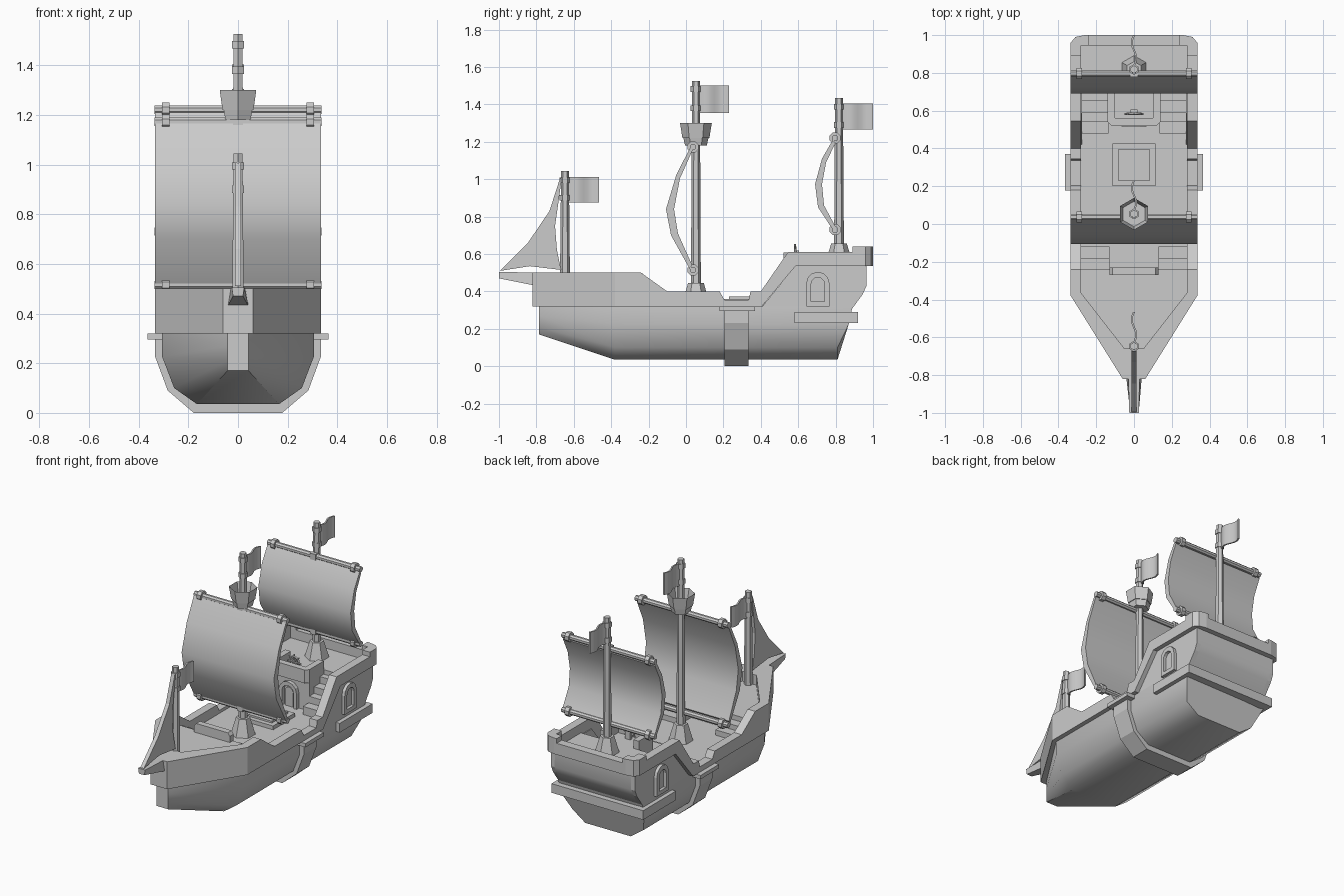
import bpy, bmesh
from math import pi, sin, cos

if "Cube" in bpy.data.objects:
    bpy.data.objects.remove(bpy.data.objects["Cube"])


def make(name, bm, mirror=False, smooth=False):
    bmesh.ops.recalc_face_normals(bm, faces=bm.faces)
    me = bpy.data.meshes.new(name)
    bm.to_mesh(me)
    bm.free()
    ob = bpy.data.objects.new(name, me)
    bpy.context.collection.objects.link(ob)
    if mirror:
        ob.modifiers.new("mirror", 'MIRROR')
    if smooth:
        bpy.context.view_layer.objects.active = ob
        bpy.ops.object.select_all(action='DESELECT')
        ob.select_set(True)
        bpy.ops.object.shade_smooth_by_angle(angle=0.7)
    return ob


def prism(name, pts, axis, a, b, mirror=False, smooth=False):
    """Extrude a 2D outline along an axis from a to b (x: yz outline, y: xz, z: xy)."""
    place = {'x': lambda p, t: (t, p[0], p[1]),
             'y': lambda p, t: (p[0], t, p[1]),
             'z': lambda p, t: (p[0], p[1], t)}[axis]
    bm = bmesh.new()
    lo = [bm.verts.new(place(p, a)) for p in pts]
    hi = [bm.verts.new(place(p, b)) for p in pts]
    bm.faces.new(lo)
    bm.faces.new(hi)
    n = len(pts)
    for i in range(n):
        j = (i + 1) % n
        bm.faces.new((lo[i], lo[j], hi[j], hi[i]))
    return make(name, bm, mirror, smooth)


def box(name, x0, x1, y0, y1, z0, z1, mirror=False):
    return prism(name, [(x0, y0), (x1, y0), (x1, y1), (x0, y1)], 'z', z0, z1, mirror)


def loft(name, sections, smooth=False):
    bm = bmesh.new()
    rings = [[bm.verts.new(p) for p in s] for s in sections]
    n = len(rings[0])
    for r, s in zip(rings, rings[1:]):
        for i in range(n):
            j = (i + 1) % n
            bm.faces.new((r[i], r[j], s[j], s[i]))
    bm.faces.new(rings[0])
    bm.faces.new(rings[-1])
    return make(name, bm, smooth=smooth)


def cone(name, y, z0, z1, r0, r1, sides=6):
    bpy.ops.mesh.primitive_cone_add(vertices=sides, radius1=r0, radius2=r1,
                                    depth=z1 - z0, location=(0, y, (z0 + z1) / 2))
    bpy.context.object.name = name
    return bpy.context.object


def rod_x(name, x0, x1, y, z, r, mirror=False):
    pts = [(y + r * cos((i + .5) * pi / 4), z + r * sin((i + .5) * pi / 4)) for i in range(8)]
    return prism(name, pts, 'x', x0, x1, mirror)


def arch(c, half, z0, z1):
    return [(c + half, z0)] + [(c + half * cos(i * pi / 6), z1 - half + half * sin(i * pi / 6))
                               for i in range(7)] + [(c - half, z0)]


# lower hull
def full(pts):
    return pts + [(-x, y, z) for x, y, z in reversed(pts)]


loft("lower_hull", [
    full([(.042, -.785, .32), (.042, -.785, .27), (.042, -.785, .21), (.042, -.785, .17)]),
    full([(.305, -.38, .32), (.305, -.38, .225), (.257, -.38, .10), (.165, -.38, .035)]),
    full([(.305, .89, .32), (.305, .87, .225), (.257, .81, .10), (.165, .81, .035)])], smooth=True)

# hull band, step plates and stern ledge
prism("hull_band", [(.335, .32), (.335, .23), (.283, .09), (.178, 0),
                    (-.178, 0), (-.283, .09), (-.335, .23), (-.335, .32)], 'y', .205, .335)
box("step_plate", .29, .365, .178, .37, .295, .32, True)
box("stern_ledge", -.333, .333, .58, .92, .23, .29)

# bulwarks and rails
prism("side_bulwark", [(-.38, .32), (-.38, .5), (-.24, .5), (-.10, .4), (.18, .4), (.205, .355),
                       (.335, .355), (.345, .4), (.40, .4), (.545, .61), (.89, .61),
                       (.89, .535), (.585, .535), (.405, .32)], 'x', .28, .335, True)
prism("bow_bulwark", [(.335, -.38), (.06, -.82), (0, -.82), (0, -.66), (.05, -.66), (.28, -.365),
                      (.28, -.34), (.335, -.34)], 'z', .32, .5, True)
prism("stern_corner_rail", [(.335, .89), (.335, .96), (.31, .99), (.26, 1), (.24, 1), (.24, .945),
                            (.28, .945), (.28, .89)], 'z', .535, .64, True)
box("stern_rail", -.24, .24, .945, 1, .535, .61)

# decks
box("main_deck", -.29, .29, -.36, .72, .29, .335)
prism("fore_deck", [(-.285, -.24), (-.285, -.37), (-.06, -.67), (.06, -.67), (.285, -.37),
                    (.285, -.24)], 'z', .31, .435)
prism("fore_steps", [(-.25, .32), (-.25, .403), (-.18, .403), (-.18, .37), (-.12, .37),
                     (-.12, .32)], 'x', .13, .285, True)
prism("fore_panel", [(-.13, .42), (-.13, .475), (-.115, .495), (.115, .495), (.13, .475),
                     (.13, .42)], 'y', -.27, -.23)

# stern castle
prism("stern_side", [(.40, .31), (.585, .537), (.965, .54), (.965, .43), (.945, .385), (.89, .31)],
      'x', .275, .305, True)
prism("stern_core", [(.69, .31), (.69, .55), (.965, .55), (.965, .43), (.945, .385), (.89, .31)],
      'x', -.28, .28, smooth=True)
box("cabin", -.14, .14, .54, .70, .31, .55)
stairs = [(.70, .32), (.70, .55)]
for i, y in enumerate((.65, .59, .54, .48)):
    stairs += [(y, .55 - .044 * i - .03), (y, .55 - .044 * (i + 1) - .03)]
stairs[1] = (.70, .52)
prism("stern_stairs", stairs[:-1] + [(.48, .32)], 'x', .135, .285, True)
prism("balcony_rail", [(0, .52), (.12, .52), (.14, .54), (.14, .69), (.10, .69), (.10, .56),
                       (0, .56)], 'z', .52, .607, True)

# arched windows and cabin door
outer, inner = arch(.705, .062, .32, .505), arch(.705, .036, .345, .475)
prism("window_frame", outer + [(.669, .32)] + inner[::-1] + [(.741, .32)], 'x', .30, .325, True)
box("window_sill", .30, .325, .668, .742, .32, .345, True)
outer, inner = arch(0, .065, .33, .5), arch(0, .042, .33, .475)
prism("door_frame", outer + inner[::-1], 'y', .515, .545)
prism("door", arch(0, .03, .33, .46), 'y', .528, .545)

# deck hatch
box("hatch_base", -.115, .115, .2, .425, .32, .36)
box("hatch_lid", -.085, .085, .23, .395, .35, .372)

# steering wheel
bpy.ops.mesh.primitive_torus_add(major_segments=10, minor_segments=5, major_radius=.036,
                                 minor_radius=.007, location=(0, .583, .603),
                                 rotation=(pi / 2, 0, 0))
bpy.context.object.name = "wheel_rim"
for k in range(4):
    bpy.ops.mesh.primitive_cylinder_add(vertices=6, radius=.005, depth=.1, location=(0, .583, .603),
                                        rotation=(0, k * pi / 4, 0))
    bpy.context.object.name = "wheel_spoke"
box("wheel_post", -.018, .018, .588, .605, .54, .62)

# bowsprit and jib
loft("bowsprit", [[(-.025, -1, .505), (.025, -1, .505), (.02, -1, .47), (-.02, -1, .47)],
                  [(-.03, -.8, .5), (.03, -.8, .5), (.042, -.8, .43), (-.042, -.8, .43)]])
front = [(-.672, 1.01), (-.73, .83), (-.845, .66), (-.995, .51)]
back = [(-.665, 1.0), (-.70, .75), (-.69, .62), (-.668, .515)]
bm = bmesh.new()
rows = [[[bm.verts.new((s * w, y, z)) for y, z in edge] for edge in (front, back)]
        for s in (-1, 1) for w in (.013,)]
(lf, lb), (rf, rb) = rows
low = [bm.verts.new((s * .013, -.835, .535)) for s in (-1, 1)]
for f, b, v in ((lf, lb, low[0]), (rf, rb, low[1])):
    bm.faces.new(f[:3] + b[2::-1])
    bm.faces.new((f[2], f[3], v, b[3], b[2]))
for i in range(3):
    bm.faces.new((lf[i], lf[i + 1], rf[i + 1], rf[i]))
    bm.faces.new((lb[i], lb[i + 1], rb[i + 1], rb[i]))
bm.faces.new((lf[0], rf[0], rb[0], lb[0]))
bm.faces.new((lf[3], rf[3], low[1], low[0]))
bm.faces.new((low[0], low[1], rb[3], lb[3]))
make("jib_sail", bm)


# masts with bands and waving flags
def mast(label, y, z0, z1, foot, flag_end, fz0, fz1):
    cone(label + "_mast", y, z0, z1, .027, .021)
    if foot:
        cone(label + "_mast_foot", y, z0, foot, .075, .042)
    for z in (fz0 + .025, fz1 - .018):
        cone(label + "_flag_band", y, z - .015, z + .015, .028, .028)
    n = 8
    mid = [(.012 * sin(2 * pi * i / n), y + .02 + (flag_end - y - .02) * i / n) for i in range(n + 1)]
    pts = [(x - .005, v) for x, v in mid] + [(x + .005, v) for x, v in reversed(mid)]
    prism(label + "_flag", pts, 'z', fz0, fz1, smooth=True)


mast("main", .053, .33, 1.525, .445, .23, 1.355, 1.5)
mast("stern", .818, .545, 1.435, .655, 1.0, 1.265, 1.405)
mast("fore", -.647, .43, 1.045, None, -.465, .875, 1.012)

# crow's nest: tapered cup
nest = cone("crows_nest", .053, 1.18, 1.3, .058, .085)
bm = bmesh.new()
bm.from_mesh(nest.data)
top = [max(bm.faces, key=lambda f: f.calc_center_median().z)]
bmesh.ops.inset_region(bm, faces=top, thickness=.013)
bmesh.ops.translate(bm, verts=top[0].verts, vec=(0, 0, -.08))
bm.to_mesh(nest.data)
bm.free()


# square sails on yards
def square_sail(label, y, z_low, z_high, outer, inner):
    prism(label + "_sail", outer + inner[::-1], 'x', -.335, .335, smooth=True)
    for z in (z_low, z_high):
        rod_x(label + "_yard", -.337, .337, y, z, .018)
        rod_x(label + "_yard_ring", .276, .305, y, z, .032, True)
        box(label + "_yard_clamp", -.02, .02, y - .02, y + .03, z - .02, z + .02)


square_sail("main", .037, .515, 1.172,
            [(.02, 1.165), (-.053, 1.02), (-.107, .84), (-.08, .70), (.02, .52)],
            [(.035, 1.155), (-.032, 1.005), (-.064, .84), (-.043, .71), (.033, .54)])
square_sail("stern", .797, .73, 1.22,
            [(.785, 1.21), (.727, 1.11), (.69, .973), (.706, .85), (.785, .73)],
            [(.80, 1.195), (.749, 1.09), (.727, .973), (.738, .86), (.80, .745)])
